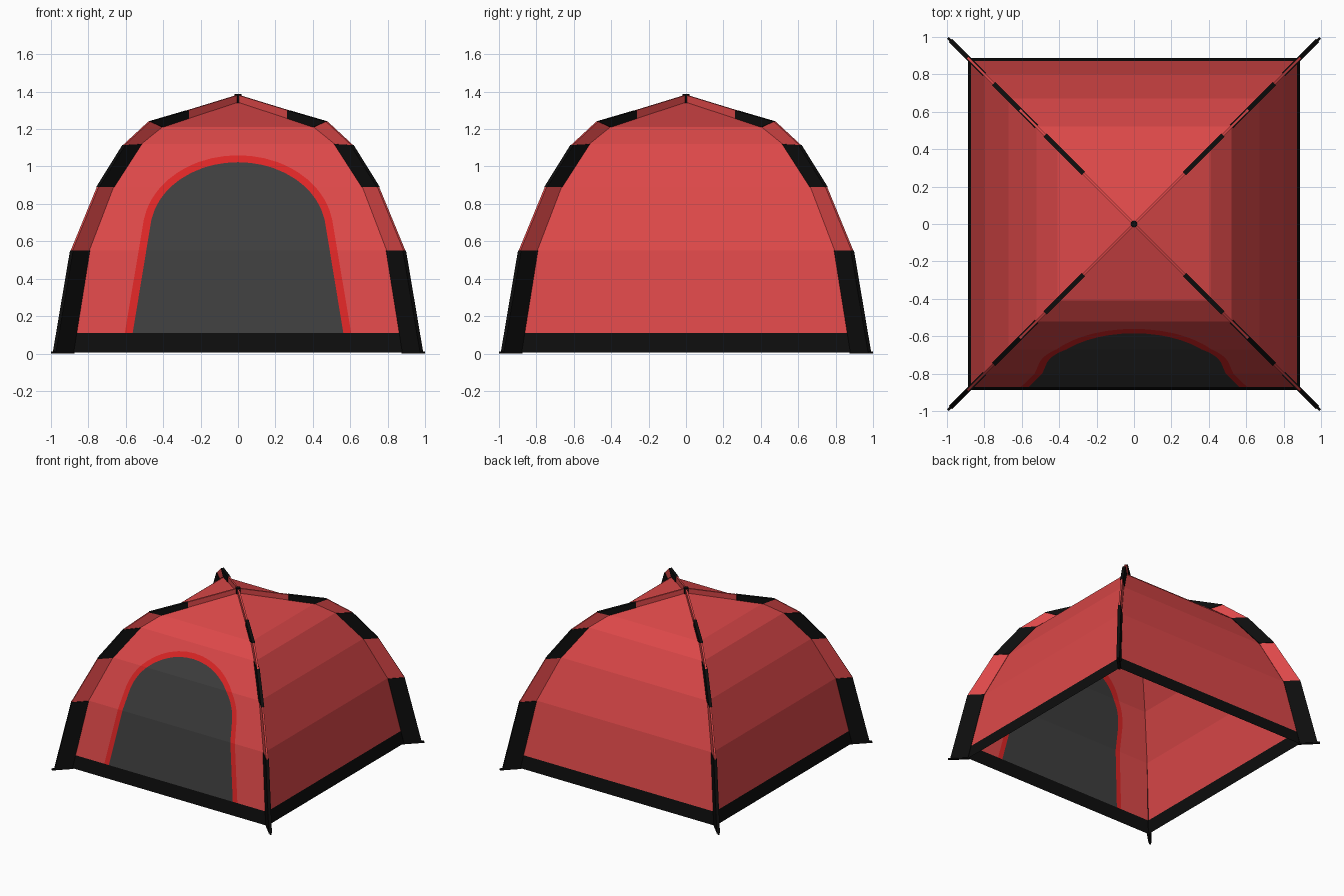
import bpy, bmesh, math
from mathutils import Matrix, Vector

if "Cube" in bpy.data.objects:
    bpy.data.objects.remove(bpy.data.objects["Cube"])


def material(name, rgb):
    m = bpy.data.materials.new(name)
    m.diffuse_color = (*rgb, 1)
    m.use_nodes = True
    m.node_tree.nodes["Principled BSDF"].inputs["Base Color"].default_value = m.diffuse_color
    return m


FABRIC = material("red fabric", (0.72, 0.065, 0.066))
TRIM = material("bright red trim", (0.72, 0.019, 0.019))
DOOR = material("dark grey mesh", (0.048, 0.048, 0.048))
BLACK = material("black", (0.004, 0.004, 0.004))

# half width and height of the canopy, and of the outer edge of the pole fins
WALL = [(.887, .005), (.872, .11), (.80, .55), (.67, .89), (.522, 1.12), (.41, 1.21), (0, 1.345)]
INNER = [(.887, .005), (.80, .55), (.67, .89), (.522, 1.12), (.41, 1.21), (.27, 1.256), (0, 1.345)]
OUTER = [(.982, .005), (.89, .55), (.75, .89), (.61, 1.115), (.475, 1.24), (.27, 1.30), (0, 1.383)]


def width(z):
    for (w0, z0), (w1, z1) in zip(WALL, WALL[1:]):
        if z <= z1 + 1e-6:
            return w0 + (w1 - w0) * (z - z0) / (z1 - z0)
    return 0


def arch(z, a, b, foot):
    """Half width of the door outline: straight legs, elliptical top."""
    def ellipse(h):
        return a * math.sqrt(max(0, 1 - ((h - .65) / b) ** 2))
    if z < .7:
        return foot + (ellipse(.7) - foot) * (z - .11) / .59
    return ellipse(z)


def door_edge(z):
    return arch(z, .47, .373, .563)


def trim_edge(z):
    return arch(z, .51, .41, .605)


def finish(name, bm, mat):
    bmesh.ops.remove_doubles(bm, verts=bm.verts, dist=1e-5)
    me = bpy.data.meshes.new(name)
    bm.to_mesh(me)
    bm.free()
    me.materials.append(mat)
    ob = bpy.data.objects.new(name, me)
    bpy.context.collection.objects.link(ob)
    return ob


def strips(name, rows, sides, mat, turn=0):
    """Panel lying on the front wall, between left(z) and right(z)."""
    bm = bmesh.new()
    for left, right in sides:
        for z0, z1 in zip(rows, rows[1:]):
            pts = [(left(z0), z0), (right(z0), z0), (right(z1), z1), (left(z1), z1)]
            bm.faces.new([bm.verts.new((x, -width(z), z)) for x, z in pts])
    bmesh.ops.rotate(bm, verts=bm.verts, matrix=Matrix.Rotation(turn, 3, 'Z'))
    return finish(name, bm, mat)


def neg(f):
    return lambda z: -f(z)


def prism(name, outline, thick, mat, turn):
    """Upright plate on the diagonal; outline is (x=y offset, z)."""
    bm = bmesh.new()
    side = Vector((-1, 1, 0)).normalized() * thick / 2
    a = [bm.verts.new(Vector((d, d, z)) + side) for d, z in outline]
    b = [bm.verts.new(Vector((d, d, z)) - side) for d, z in outline]
    bm.faces.new(a)
    bm.faces.new(b[::-1])
    n = len(a)
    for i in range(n):
        j = (i + 1) % n
        bm.faces.new((a[i], b[i], b[j], a[j]))
    bmesh.ops.recalc_face_normals(bm, faces=bm.faces)
    bmesh.ops.rotate(bm, verts=bm.verts, matrix=Matrix.Rotation(turn, 3, 'Z'))
    return finish(name, bm, mat)


levels = [z for _, z in WALL]
full = [(neg(width), width)]

# black ground band and plain walls
for i, label in enumerate(("front", "right", "back", "left")):
    turn = i * math.pi / 2
    strips(label + "_ground_band", levels[:2], full, BLACK, turn)
    if i:
        strips(label + "_wall", levels[1:], full, FABRIC, turn)

# front wall with arched door and trim, split on shared rows
arcs = [math.radians(a) for a in range(10, 91, 8)]
rows = set(levels[1:]) | {.7, 1.023, 1.06}
rows |= {round(.65 + .373 * math.sin(t), 4) for t in arcs}
rows |= {round(.65 + .41 * math.sin(t), 4) for t in arcs}
rows = sorted(rows)
strips("front_wall", rows, [(neg(width), neg(trim_edge)), (trim_edge, width)], FABRIC)
low = [z for z in rows if z <= 1.0601]
strips("door_trim", low, [(neg(trim_edge), neg(door_edge)), (door_edge, trim_edge)], TRIM)
strips("door", [z for z in rows if z <= 1.0231], [(neg(door_edge), door_edge)], DOOR)

# pole fins along the four corners, alternating black sleeves and red fabric
for c in range(4):
    turn = c * math.pi / 2
    for k in range(6):
        black = k % 2 == 0
        outline = [INNER[k], OUTER[k], OUTER[k + 1], INNER[k + 1]]
        prism("pole_sleeve" if black else "pole_fin", outline,
              .024 if black else .014, BLACK if black else FABRIC, turn)
    # ground peg
    prism("ground_peg", [(.88, 0), (.995, 0), (.995, .012), (.88, .012)], .014, BLACK, turn)

# top hub
bm = bmesh.new()
bmesh.ops.create_cone(bm, cap_ends=True, segments=8, radius1=.019, radius2=.019, depth=.048,
                      matrix=Matrix.Translation((0, 0, 1.364)))
finish("top_hub", bm, BLACK)
